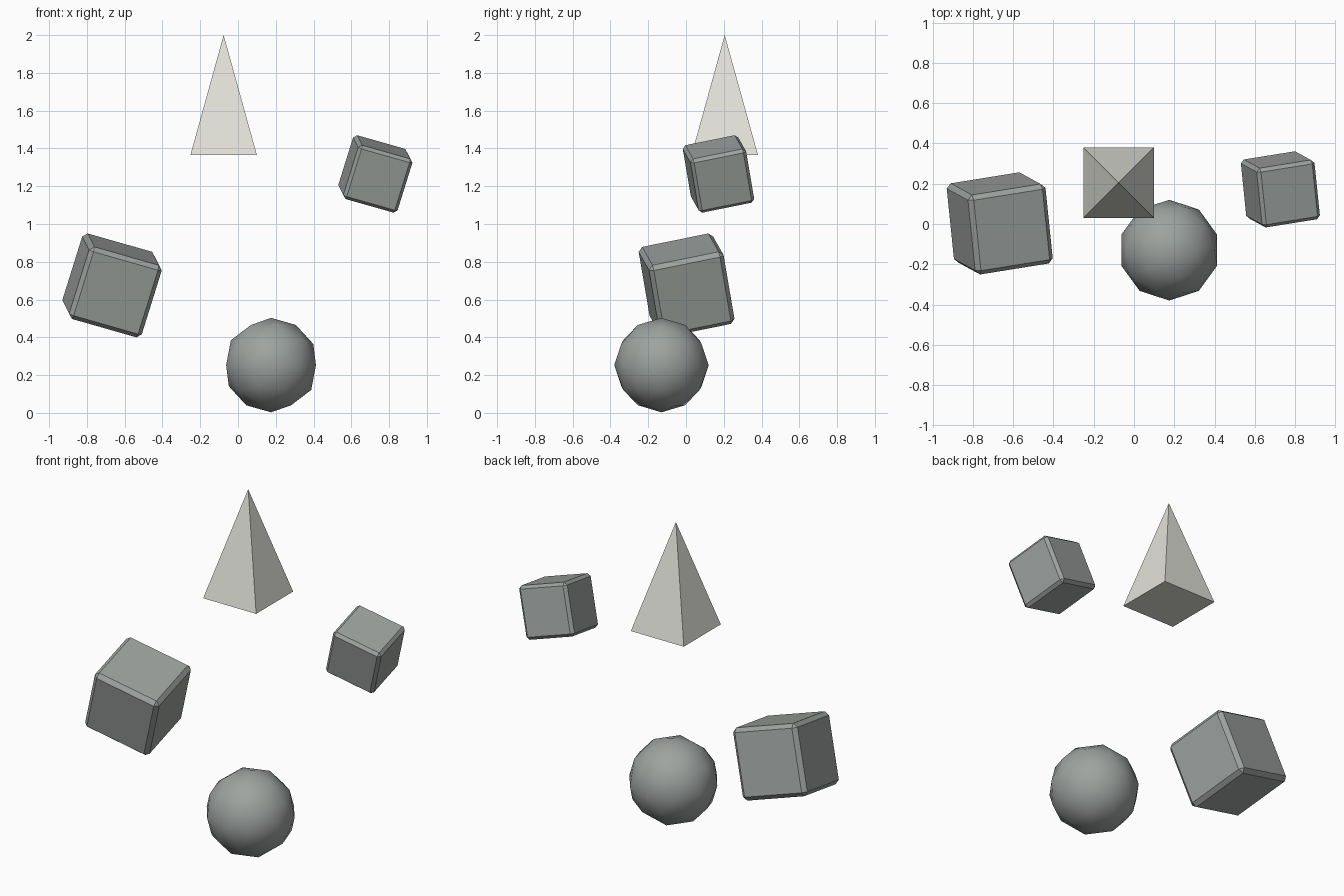
import bpy
from mathutils import Matrix

cube = bpy.data.objects.get("Cube")
if cube:
    bpy.data.objects.remove(cube, do_unlink=True)


def make_material(name, rgb):
    mat = bpy.data.materials.new(name)
    mat.use_nodes = True
    color = (*rgb, 1.0)
    mat.diffuse_color = color
    mat.node_tree.nodes["Principled BSDF"].inputs["Base Color"].default_value = color
    return mat


stone_grey = make_material("stone grey", (0.34, 0.365, 0.35))
pale_ivory = make_material("pale ivory", (0.76, 0.76, 0.70))


def finish(name, mat):
    obj = bpy.context.object
    obj.name = name
    obj.data.materials.append(mat)
    return obj


# Shared tilt of both floating blocks
tilt = (Matrix.Rotation(0.2, 4, "X")
        @ Matrix.Rotation(0.1, 4, "Z")
        @ Matrix.Rotation(0.3, 4, "Y"))


# Chamfered block
def make_block(name, center, size):
    bpy.ops.mesh.primitive_cube_add(size=size)
    obj = finish(name, stone_grey)
    obj.matrix_world = Matrix.Translation(center) @ tilt
    bevel = obj.modifiers.new("chamfer", "BEVEL")
    bevel.width = size * 0.057
    bevel.segments = 1


make_block("large_block", (-0.667, 0.003, 0.675), 0.405)
make_block("small_block", (0.727, 0.172, 1.265), 0.302)

# Faceted outline with smooth shading
bpy.ops.mesh.primitive_ico_sphere_add(subdivisions=2, radius=0.25,
                                      location=(0.175, -0.13, 0.253))
finish("ball", stone_grey)
bpy.ops.object.shade_smooth()

# Square pyramid aligned to the axes
base, bottom, top = 0.352, 1.365, 2.0
bpy.ops.mesh.primitive_cone_add(vertices=4, radius1=base / 2 ** 0.5, radius2=0,
                                depth=top - bottom,
                                location=(-0.076, 0.205, (top + bottom) / 2))
pyramid = finish("pyramid", pale_ivory)
pyramid.data.transform(Matrix.Rotation(0.785398, 4, "Z"))
